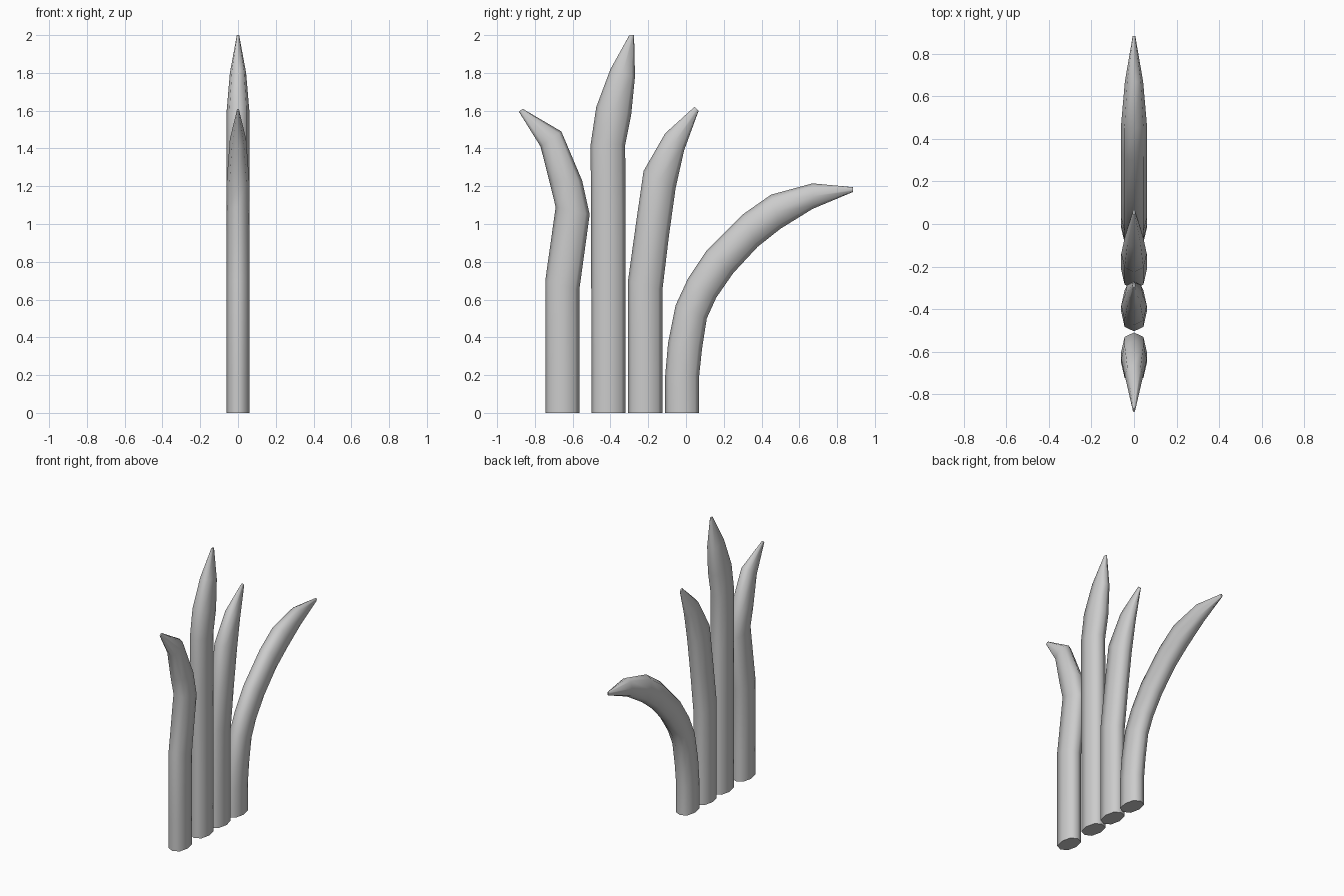
import bpy, bmesh
from math import radians

if "Cube" in bpy.data.objects:
    bpy.data.objects.remove(bpy.data.objects["Cube"])

# Octagonal blade section: (fraction of half thickness in x, fraction across the blade)
SECTION = [(0, -1), (.74, -.76), (1, 0), (.74, .76),
           (0, 1), (-.74, .76), (-1, 0), (-.74, -.76)]


def blade(name, rings):
    """Loft rings given as left edge y, z, right edge y, z in the side view.
    The last two rings taper in thickness towards the tip."""
    bm = bmesh.new()
    loops = []
    for i, (ly, lz, ry, rz) in enumerate(rings):
        left = len(rings) - 1 - i
        half = {0: .006, 1: .043}.get(left, .06)
        cy, cz, hy, hz = (ly + ry) / 2, (lz + rz) / 2, (ry - ly) / 2, (rz - lz) / 2
        loops.append([bm.verts.new((half * a, cy + hy * b, cz + hz * b)) for a, b in SECTION])
    n = len(SECTION)
    for lo, hi in zip(loops, loops[1:]):
        for k in range(n):
            j = (k + 1) % n
            bm.faces.new((lo[k], lo[j], hi[j], hi[k]))
    bm.faces.new(loops[0][::-1])
    bm.faces.new(loops[-1])
    bmesh.ops.recalc_face_normals(bm, faces=bm.faces)
    mesh = bpy.data.meshes.new(name)
    bm.to_mesh(mesh)
    bm.free()
    ob = bpy.data.objects.new(name, mesh)
    bpy.context.collection.objects.link(ob)
    bpy.ops.object.select_all(action='DESELECT')
    ob.select_set(True)
    bpy.context.view_layer.objects.active = ob
    bpy.ops.object.shade_smooth_by_angle(angle=radians(60))


# Front blade, bent forwards
blade("front_blade", [
    (-.745, 0, -.565, 0), (-.745, .2, -.565, .2), (-.745, .7, -.565, .65),
    (-.69, 1.09, -.51, 1.05), (-.722, 1.22, -.55, 1.23),
    (-.77, 1.41, -.66, 1.49), (-.885, 1.595, -.865, 1.61)])

# Tallest blade
blade("tall_blade", [
    (-.5, 0, -.32, 0), (-.5, .2, -.32, .2), (-.503, 1.05, -.32, 1.05),
    (-.505, 1.42, -.322, 1.42), (-.475, 1.62, -.29, 1.58),
    (-.4, 1.82, -.27, 1.78), (-.3, 2.0, -.275, 2.0)])

# Middle blade, leaning back
blade("middle_blade", [
    (-.307, 0, -.125, 0), (-.307, .2, -.125, .2), (-.307, .7, -.125, .65),
    (-.268, .98, -.09, .94), (-.225, 1.28, -.055, 1.19),
    (-.11, 1.48, -.01, 1.39), (.045, 1.62, .067, 1.6)])

# Back blade, arching over
blade("arched_blade", [
    (-.11, 0, .07, 0), (-.11, .2, .07, .2), (-.095, .37, .085, .34),
    (-.055, .57, .11, .5), (.01, .71, .16, .61), (.11, .86, .25, .74),
    (.3, 1.05, .38, .88), (.45, 1.155, .5, .975),
    (.67, 1.215, .67, 1.08), (.885, 1.195, .885, 1.17)])
